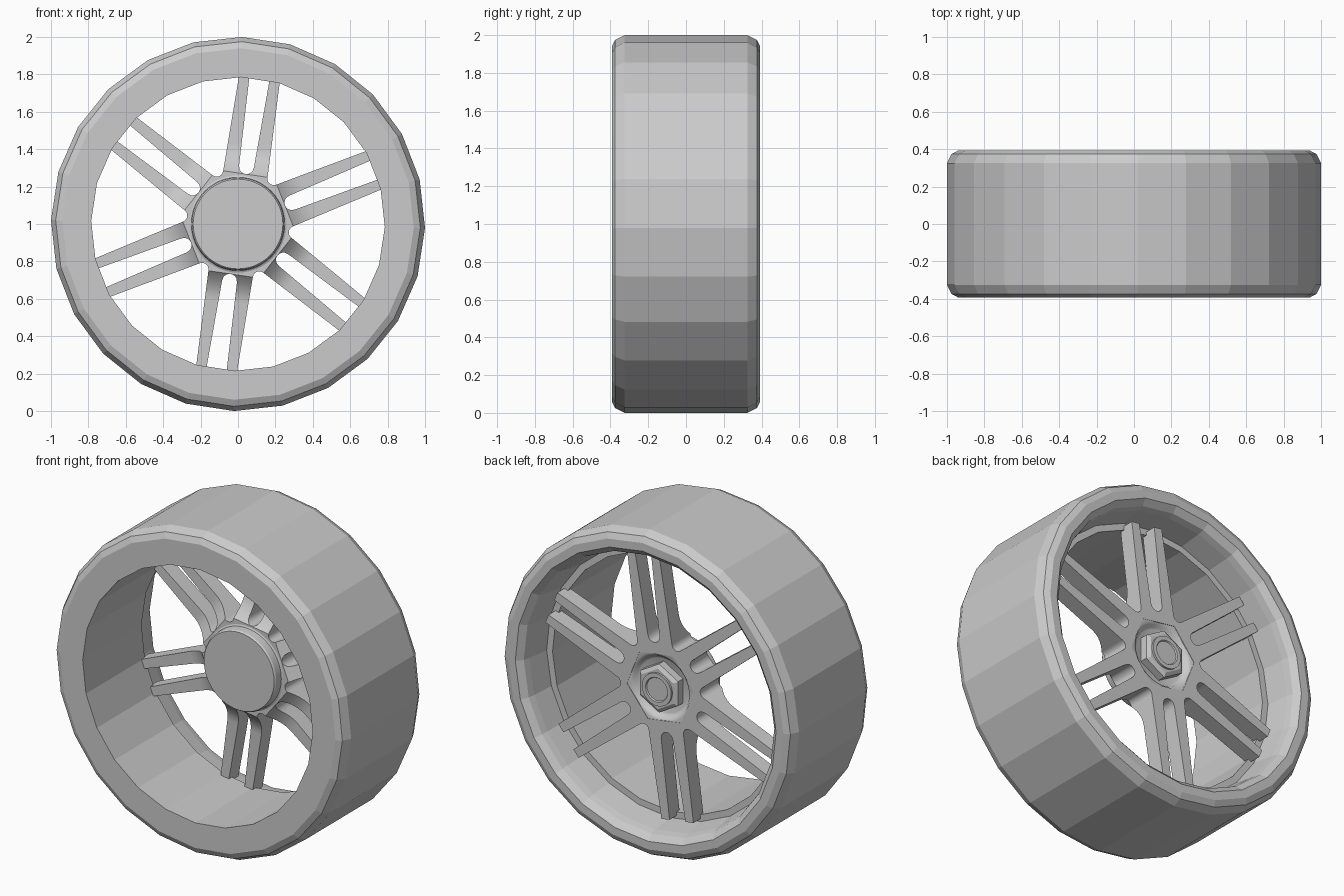
import bpy, bmesh, math

cube = bpy.data.objects.get("Cube")
if cube:
    bpy.data.objects.remove(cube, do_unlink=True)

grey = bpy.data.materials.new("wheel_grey")
grey.use_nodes = True
colour = (0.6, 0.6, 0.6, 1)
grey.diffuse_color = colour
grey.node_tree.nodes["Principled BSDF"].inputs["Base Color"].default_value = colour


def place(u, v, y, angle):
    """Point at u along a clockwise direction from the top, v across it."""
    s, c = math.sin(angle), math.cos(angle)
    return (u * s + v * c, y, 1 + u * c - v * s)


def finish(bm, name, smooth=None):
    bmesh.ops.remove_doubles(bm, verts=bm.verts, dist=1e-5)
    bmesh.ops.recalc_face_normals(bm, faces=bm.faces)
    mesh = bpy.data.meshes.new(name)
    bm.to_mesh(mesh)
    bm.free()
    mesh.materials.append(grey)
    obj = bpy.data.objects.new(name, mesh)
    bpy.context.collection.objects.link(obj)
    if smooth:
        mesh.polygons.foreach_set("use_smooth", [True] * len(mesh.polygons))
        mesh.set_sharp_from_angle(angle=math.radians(smooth))
    return obj


def revolve(name, profile, sides, start=0, closed=False, smooth=None):
    """Turn (radius, y) points about the axle."""
    bm = bmesh.new()
    rings = []
    for k in range(sides):
        a = math.radians(start) + math.tau * k / sides
        rings.append([bm.verts.new(place(r, 0, y, a)) for r, y in profile])
    n = len(profile)
    for k in range(sides):
        p, q = rings[k], rings[(k + 1) % sides]
        for i in range(n if closed else n - 1):
            j = (i + 1) % n
            quad = [p[i], p[j], q[j], q[i]]
            if profile[i][0] == 0:
                quad.pop(3)
            elif profile[j][0] == 0:
                quad.pop(2)
            bm.faces.new(quad)
    return finish(bm, name, smooth)


# Faceted rim: bevelled tread, flat front wall, stepped back opening
revolve("rim", [(0.785, -0.393), (0.94, -0.393), (0.975, -0.375), (1, -0.325),
                (1, 0.325), (0.975, 0.375), (0.94, 0.393), (0.89, 0.393),
                (0.855, 0.36), (0.845, 0.32), (0.825, 0.18), (0.785, 0.18)],
        24, start=1.2, closed=True)

# Hub: front cap and flange, dished back
revolve("hub", [(0, 0.01), (0.24, 0.01), (0.247, 0.02), (0.25, 0.065),
                (0.27, 0.075), (0.27, 0.1), (0.235, 0.12), (0.235, 0.248),
                (0.205, 0.248), (0.19, 0.24), (0.178, 0.222), (0.165, 0.215),
                (0, 0.215)], 48, smooth=30)

# Hexagonal nut and the axle end with its raised lip
revolve("axle_nut", [(0, 0.2), (0.15, 0.2), (0.15, 0.262), (0.125, 0.275), (0, 0.275)], 6)
revolve("axle_end", [(0, 0.25), (0.1, 0.25), (0.1, 0.287), (0.075, 0.287),
                     (0.07, 0.28), (0, 0.28)], 32, smooth=30)


# Spokes: six pairs, joined round the hub, with rounded slots between them
TIP, BACK = 0.8, 0.25


def inner_edge(u):
    if u <= 0.27:
        return 0
    if u < 0.31:
        return math.sqrt(0.04 ** 2 - (u - 0.31) ** 2)
    return 0.04 + 0.015 * (u - 0.31) / (TIP - 0.31)


def outer_edge(u):
    if u <= 0.238:
        return u * math.tan(math.pi / 6)
    if u < 0.268:
        return 0.155 - math.sqrt(0.035 ** 2 - (u - 0.268) ** 2)
    return 0.12 - 0.01 * (u - 0.268) / (TIP - 0.268)


def front_y(u):
    return 0.15 - 0.08 * min(1, max(0, (0.42 - u) / 0.15)) ** 2


stations = [0.2, 0.22, 0.238, 0.241, 0.247, 0.256, 0.268, 0.27, 0.273, 0.28,
            0.29, 0.31, 0.33, 0.36, 0.39, 0.42, TIP]
bm = bmesh.new()
for k in range(6):
    angle = math.radians(8.4 + 60 * k)
    for side in (-1, 1):
        rows = []
        for u in stations:
            a, b, f = inner_edge(u), outer_edge(u), front_y(u)
            rows.append([bm.verts.new(place(u, side * v, y, angle))
                         for v, y in ((a, f), (b, f), (b, BACK), (a, BACK))])
        for i in range(len(rows) - 1):
            for j in range(4):
                # Leave out the walls shared with the neighbouring spoke
                if j == 3 and stations[i + 1] <= 0.27:
                    continue
                if j == 1 and stations[i + 1] <= 0.238:
                    continue
                n = (j + 1) % 4
                bm.faces.new((rows[i][j], rows[i][n], rows[i + 1][n], rows[i + 1][j]))
        bm.faces.new(rows[0])
        bm.faces.new(rows[-1])
finish(bm, "spokes", smooth=30)
